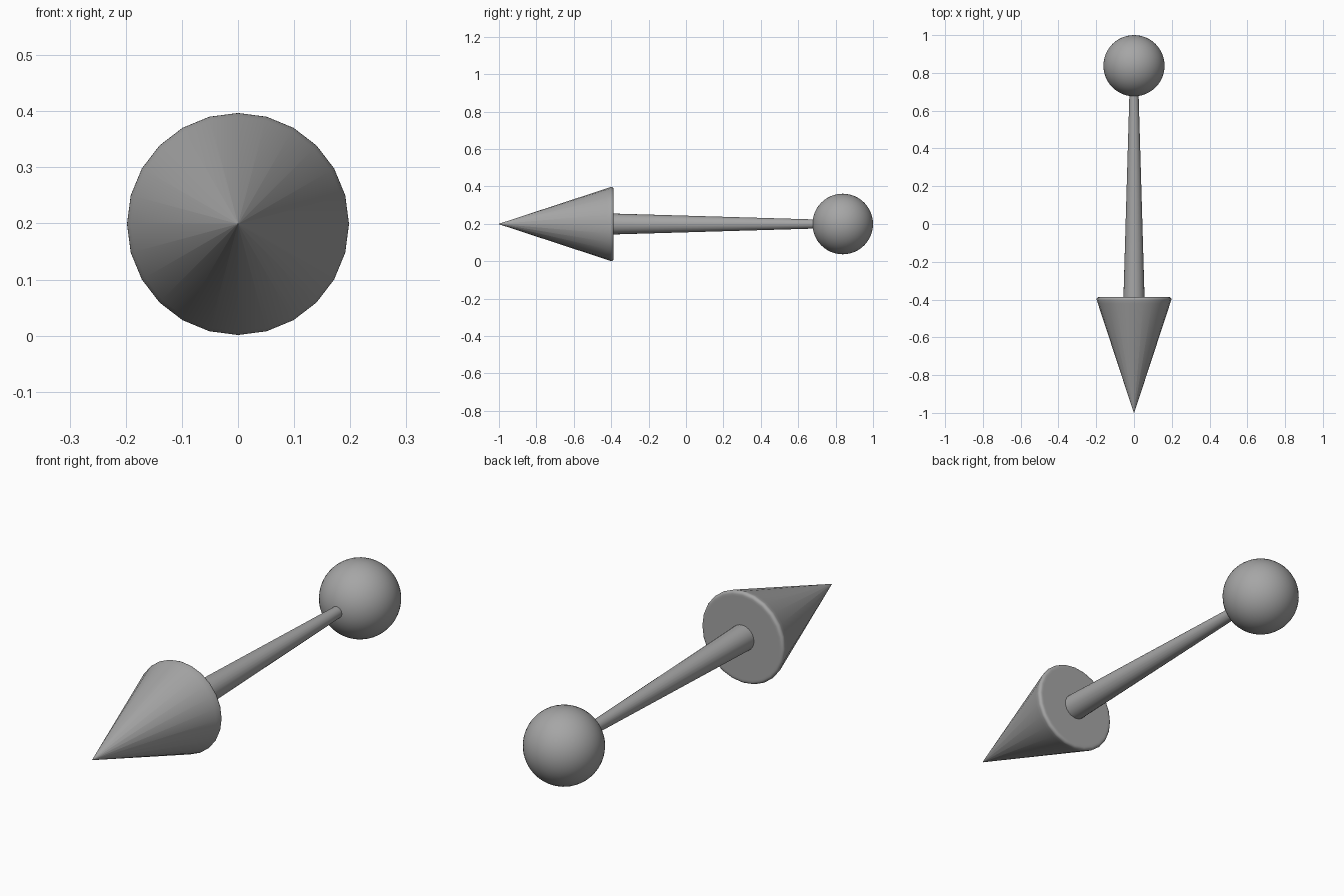
import bpy, bmesh, math

if "Cube" in bpy.data.objects:
    bpy.data.objects.remove(bpy.data.objects["Cube"])

AXIS_Z = 0.199

grey = bpy.data.materials.new("dark_grey")
grey.diffuse_color = (0.38, 0.38, 0.38, 1)
grey.use_nodes = True
grey.node_tree.nodes["Principled BSDF"].inputs["Base Color"].default_value = grey.diffuse_color


def lathe(name, profile, sides, angle=35):
    """Revolve (radius, y) points around the long axis; zero radius makes a pole."""
    bm = bmesh.new()
    rings = []
    for r, y in profile:
        if r < 1e-5:
            rings.append([bm.verts.new((0, y, AXIS_Z))])
        else:
            rings.append([bm.verts.new((r * math.cos(2 * math.pi * i / sides), y,
                                        AXIS_Z + r * math.sin(2 * math.pi * i / sides)))
                          for i in range(sides)])
    for a, b in zip(rings, rings[1:]):
        for i in range(sides):
            j = (i + 1) % sides
            quad = [a[i % len(a)], a[j % len(a)], b[j % len(b)], b[i % len(b)]]
            bm.faces.new(list(dict.fromkeys(quad)))
    for ring in (rings[0], rings[-1]):
        if len(ring) > 1:
            bm.faces.new(ring)
    bmesh.ops.recalc_face_normals(bm, faces=bm.faces)
    mesh = bpy.data.meshes.new(name)
    bm.to_mesh(mesh)
    bm.free()
    mesh.materials.append(grey)
    ob = bpy.data.objects.new(name, mesh)
    bpy.context.collection.objects.link(ob)
    bpy.ops.object.select_all(action='DESELECT')
    ob.select_set(True)
    bpy.context.view_layer.objects.active = ob
    bpy.ops.object.shade_smooth_by_angle(angle=math.radians(angle))
    return ob


# Pointed head with a softly rounded rear rim; support rings keep the shading clean
B = 0.012
rim = [(0.186 + B * math.cos(math.radians(a)), -0.387 - B + B * math.sin(math.radians(a)))
       for a in (-18.3, 9, 36, 63, 90)]
lathe("cone_head", [(0.001, -1), (0.191, -0.422)] + rim + [(0.178, -0.387)], 24)

# Tapered rod, sunk slightly into the head and the ball
lathe("shaft", [(0.0565, -0.41), (0.024, 0.70)], 24)

# Ball at the rear end
R, STEPS = 0.162, 24
lathe("ball", [(R * math.sin(math.pi * k / STEPS), 0.838 - R * math.cos(math.pi * k / STEPS))
               for k in range(STEPS + 1)], 48)
